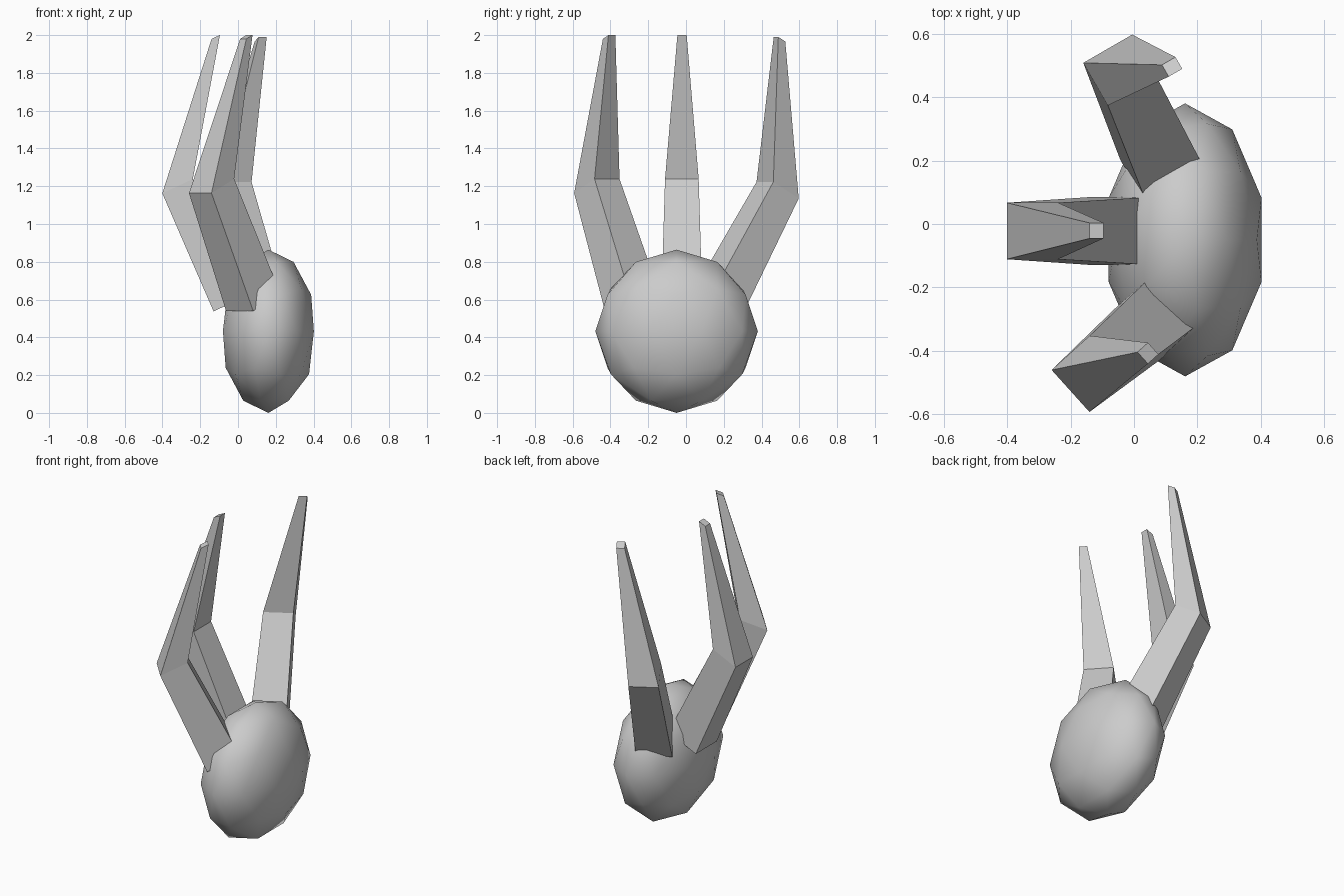
import bpy, bmesh
from math import radians, cos, sin
from mathutils import Vector

if "Cube" in bpy.data.objects:
    bpy.data.objects.remove(bpy.data.objects["Cube"])

# Low-poly squashed ball, smooth shaded
bpy.ops.mesh.primitive_ico_sphere_add(subdivisions=2, radius=1, location=(0.161, -0.05, 0.432))
palm = bpy.context.object
palm.name = "palm_ball"
palm.scale = (0.253, 0.43, 0.432)
bpy.ops.object.transform_apply(location=False, rotation=False, scale=True)
bpy.ops.object.shade_smooth()

SIZES = (0.215, 0.178, 0.049)  # square section at base, knee and tip


def finger(name, heading, tilt, centres):
    """Bent tapering square bar whose inner side faces the heading."""
    h, t = radians(heading), radians(tilt)
    inward = Vector((cos(h) * cos(t), sin(h) * cos(t), sin(t)))
    side = Vector((-sin(h), cos(h), 0))
    bm = bmesh.new()
    rings = []
    for centre, size in zip(centres, SIZES):
        rings.append([bm.verts.new(Vector(centre) + (inward * a + side * b) * size / 2)
                      for a, b in ((-1, -1), (1, -1), (1, 1), (-1, 1))])
    for lo, hi in zip(rings, rings[1:]):
        for i in range(4):
            j = (i + 1) % 4
            bm.faces.new((lo[i], lo[j], hi[j], hi[i]))
    bm.faces.new(rings[0][::-1])
    bm.faces.new(rings[-1])
    bmesh.ops.recalc_face_normals(bm, faces=bm.faces)
    mesh = bpy.data.meshes.new(name)
    bm.to_mesh(mesh)
    bm.free()
    bpy.context.collection.objects.link(bpy.data.objects.new(name, mesh))


# Three claw fingers
finger("middle_finger", 0, 25,
       [(-0.032, -0.022, 0.583), (-0.32, -0.022, 1.20), (-0.118, -0.021, 1.99)])
finger("front_finger", 42, 25,
       [(0.081, -0.284, 0.585), (-0.14, -0.472, 1.201), (0.044, -0.407, 1.99)])
finger("back_finger", -60, 29.5,
       [(0.097, 0.174, 0.593), (-0.044, 0.485, 1.179), (0.12, 0.495, 1.978)])
